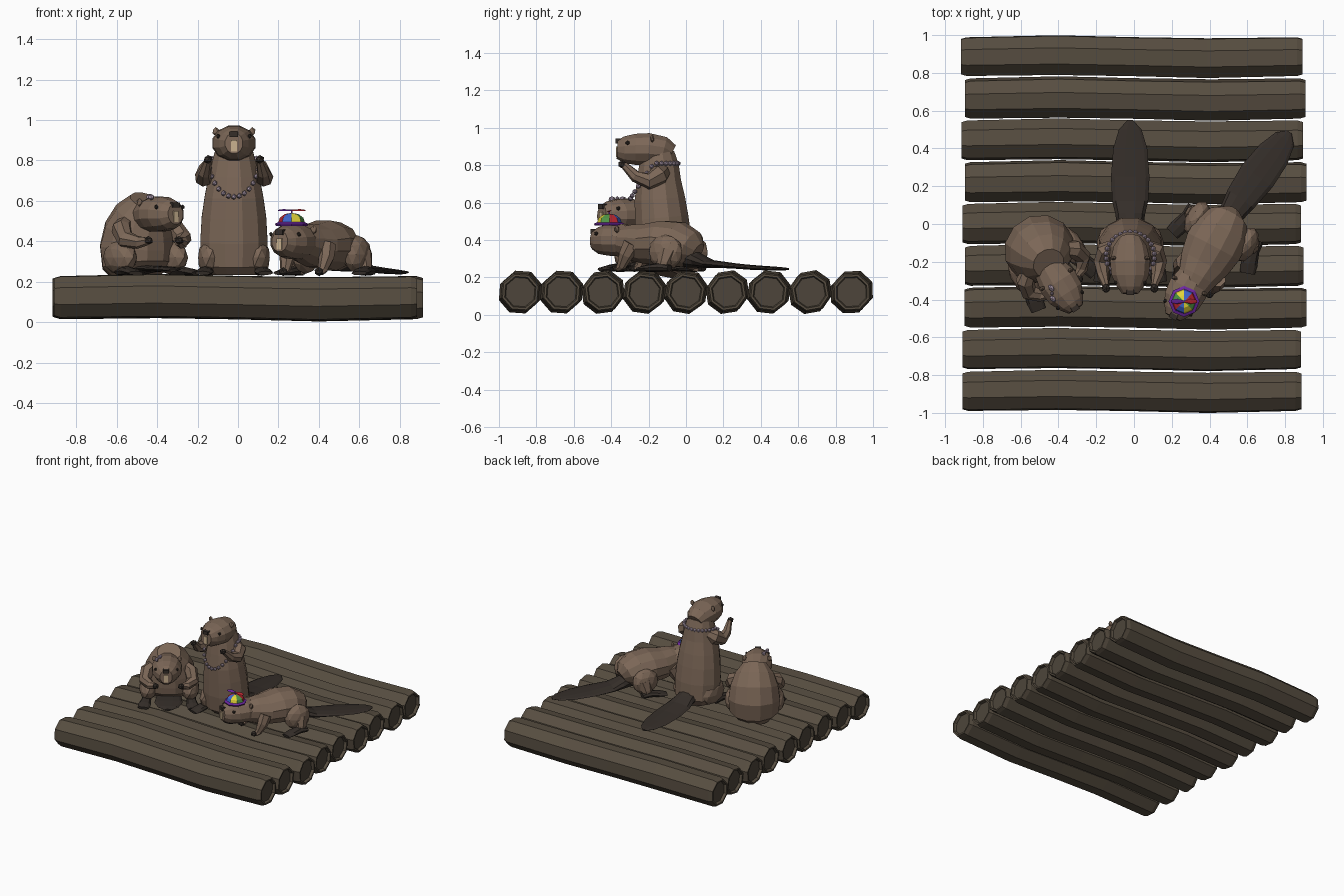
import bpy, bmesh, random
from math import sin, cos, pi, radians
from mathutils import Matrix, Vector

if "Cube" in bpy.data.objects:
    bpy.data.objects.remove(bpy.data.objects["Cube"])

random.seed(4)


def material(name, rgb):
    m = bpy.data.materials.new(name)
    m.diffuse_color = (*rgb, 1)
    m.use_nodes = True
    m.node_tree.nodes["Principled BSDF"].inputs["Base Color"].default_value = m.diffuse_color
    return m


FUR = material("fur", (0.20, 0.135, 0.095))
DARK = material("dark_skin", (0.035, 0.027, 0.022))
BARK = material("bark", (0.095, 0.075, 0.052))
CUT = material("log_end", (0.075, 0.06, 0.043))
TOOTH = material("tooth", (0.60, 0.45, 0.28))
LILAC = material("lilac", (0.42, 0.33, 0.42))
PURPLE = material("purple", (0.15, 0.02, 0.35))
PANELS = [material(n, c) for n, c in (("blue", (0.05, 0.13, 0.6)), ("yellow", (0.75, 0.65, 0.04)),
                                      ("green", (0.08, 0.3, 0.06)), ("red", (0.5, 0.02, 0.03)))]


def place(x, y, z=0, turn=0, tilt=0):
    return (Matrix.Translation((x, y, z)) @ Matrix.Rotation(radians(turn), 4, 'Z')
            @ Matrix.Rotation(radians(tilt), 4, 'X'))


def finish(name, bm, mats, M=Matrix()):
    bmesh.ops.recalc_face_normals(bm, faces=bm.faces)
    bm.transform(M)
    me = bpy.data.meshes.new(name)
    bm.to_mesh(me)
    bm.free()
    for m in mats:
        me.materials.append(m)
    ob = bpy.data.objects.new(name, me)
    bpy.context.collection.objects.link(ob)
    return ob


def loft(name, rings, mats, M=Matrix(), sides=10, side=(1, 0, 0), axis=None, phase=0.0):
    """Skin of elliptical rings (x, y, z, half width, half height) along a path."""
    bm = bmesh.new()
    pts = [Vector(r[:3]) for r in rings]
    loops = []
    for i, r in enumerate(rings):
        t = Vector(axis) if axis else pts[min(i + 1, len(pts) - 1)] - pts[max(i - 1, 0)]
        t.normalize()
        s = Vector(side)
        s = (s - t * s.dot(t)).normalized()
        n = t.cross(s)
        loops.append([bm.verts.new(pts[i] + s * r[3] * cos(a) + n * r[4] * sin(a))
                      for a in (2 * pi * k / sides + phase for k in range(sides))])
    for a, b in zip(loops, loops[1:]):
        for k in range(sides):
            j = (k + 1) % sides
            bm.faces.new((a[k], a[j], b[j], b[k]))
    for end in (loops[0], loops[-1]):
        bm.faces.new(end).material_index = len(mats) - 1
    return finish(name, bm, mats, M)


def blob(name, loc, size, mat, M=Matrix(), detail=1):
    bm = bmesh.new()
    bmesh.ops.create_icosphere(bm, subdivisions=detail, radius=1)
    bm.transform(Matrix.Translation(loc) @ Matrix.Diagonal((*size, 1)))
    return finish(name, bm, [mat], M)


def box(name, loc, size, mat, M=Matrix()):
    bm = bmesh.new()
    bmesh.ops.create_cube(bm, size=1)
    bm.transform(Matrix.Translation(loc) @ Matrix.Diagonal((*size, 1)))
    return finish(name, bm, [mat], M)


def spine(name, rings, M):
    return loft(name, [(0, *r) for r in rings], [FUR], M, sides=12, phase=pi / 12)


def head(who, M):
    spine(who + "_head", [(.12, -.03, .06, .06), (.08, -.01, .09, .08), (0, 0, .11, .09),
                          (-.07, 0, .103, .086), (-.13, -.002, .074, .074), (-.168, 0, .045, .052)], M)
    box(who + "_nose", (0, -.163, .045), (.042, .028, .026), DARK, M)
    box(who + "_teeth", (0, -.168, -.012), (.028, .014, .055), TOOTH, M)
    for s in (-1, 1):
        blob(who + "_eye", (s * .078, -.112, .035), (.01, .012, .012), DARK, M)
        blob(who + "_ear", (s * .09, .02, .058), (.018, .012, .022), FUR, M)


def limb(name, path, s, M, tip=DARK):
    """Mirrored fur limb ending in a dark paw."""
    loft(name, [(s * x, y, z, w, h) for x, y, z, w, h in path], [FUR], M, sides=7, side=(1, .2 * s, .1))
    x, y, z = path[-1][:3]
    blob(name + "_paw", (s * x, y - .01, z + .005), (.024, .026, .022), tip, M)


def foot(name, x, y, s, M, splay=.02):
    loft(name, [(s * x, y + .09, .25, .03, .018), (s * x, y + .03, .255, .035, .025),
                (s * (x + splay / 2), y - .04, .25, .045, .018), (s * (x + splay), y - .09, .243, .04, .01)],
         [DARK], M, sides=8)


# Raft of gently bent octagonal logs with recessed ends
for i in range(9):
    y, half = (i - 4) * .2215, .9 + random.uniform(-.006, .006)
    shift = random.uniform(-.014, .014)
    b = .008
    rows = [(-half + .02, 0, .082), (-half, 0, .088), (-half, 0, .1), (-half + .03, 0, .109), (-.4, b, .112),
            (0, 0, .11), (.4, -b, .112), (half - .03, 0, .109), (half, 0, .1), (half, 0, .088), (half - .02, 0, .082)]
    loft("raft_log", [(x + shift, y + d, .122 + d, r, r) for x, d, r in rows], [BARK, CUT],
         sides=8, side=(0, 1, 0), axis=(1, 0, 0), phase=random.uniform(.1, .65))

# Standing beaver
M = place(-.02, 0)
spine("standing_body", [(-.11, .235, .12, .11), (-.11, .28, .165, .15), (-.12, .40, .172, .155),
                        (-.13, .52, .165, .148), (-.14, .62, .15, .14), (-.145, .72, .13, .122),
                        (-.145, .80, .11, .11), (-.15, .87, .09, .09)], M)
head("standing", place(-.02, -.2, .885))
for s in (-1, 1):
    limb("standing_arm", [(.09, -.12, .77, .035, .04), (.13, -.14, .75, .05, .055), (.15, -.2, .715, .045, .045),
                          (.145, -.27, .74, .032, .032), (.128, -.33, .80, .018, .02)], s, M)
    blob("standing_thigh", (s * .12, -.13, .32), (.06, .12, .09), FUR, M, 2)
    foot("standing_foot", .135, -.22, s, M)
loft("standing_tail", [(0, -.02, .31, .07, .06), (0, .05, .29, .078, .04), (0, .12, .275, .095, .022),
                       (0, .25, .262, .102, .014), (0, .4, .252, .09, .012), (0, .5, .247, .06, .01),
                       (0, .55, .245, .015, .006)], [DARK], M)

# Bead necklace drooping at the front
for k in range(30):
    a = 2 * pi * k / 30
    drop = max(0, -cos(a)) ** 1.1
    blob("necklace_bead", (.128 * sin(a), -.17 + .128 * cos(a), .81 - .19 * drop), (.014,) * 3, LILAC, M)

# Sitting beaver, with its tail tucked forward between the feet
M = place(-.49, -.15, 0, 33)
spine("sitting_body", [(0, .235, .13, .13), (.015, .28, .18, .17), (.02, .37, .19, .18), (0, .46, .175, .168),
                       (-.035, .54, .14, .135), (-.07, .60, .085, .085)], M)
H = place(-.40, -.31, .535, 33)
head("sitting", H)
for s in (-1, 1):
    limb("sitting_arm", [(.11, -.05, .49, .04, .04), (.155, -.08, .46, .05, .055), (.17, -.14, .41, .045, .045),
                         (.13, -.19, .395, .032, .032), (.09, -.215, .40, .02, .02)], s, M)
    blob("sitting_thigh", (s * .15, -.06, .32), (.065, .12, .085), FUR, M, 2)
    foot("sitting_foot", .16, -.16, s, M)
    # Hair bow loops
    blob("bow_loop", (-.06 + s * .012, -.03 + s * .026, .084), (.014, .022, .016), LILAC, H)
blob("bow_knot", (-.06, -.03, .088), (.01, .01, .012), LILAC, H)
loft("sitting_tail", [(0, .02, .26, .06, .03), (0, -.1, .265, .09, .018), (0, -.2, .265, .1, .014),
                      (0, -.27, .262, .075, .011), (0, -.31, .258, .025, .007)], [DARK], M)

# Beaver on all fours
M = place(.42, -.12, 0, -28)
spine("walking_body", [(.205, .33, .05, .06), (.17, .35, .11, .10), (.09, .375, .155, .125), (0, .385, .16, .122),
                       (-.1, .38, .14, .11), (-.18, .388, .11, .1), (-.25, .395, .09, .08)], M)
head("walking", place(.285, -.345, .40, -28))
for s in (-1, 1):
    blob("walking_thigh", (s * .145, .09, .335), (.06, .1, .095), FUR, M, 2)
    loft("walking_hind_leg", [(s * .16, .11, .34, .05, .06), (s * .185, .1, .28, .035, .04),
                              (s * .19, .09, .24, .03, .035)], [FUR], M, sides=7)
    foot("walking_hind_foot", .195, .05, s, M, .03)
    limb("walking_front_leg", [(.1, -.14, .38, .045, .05), (.11, -.17, .32, .04, .04),
                               (.105, -.2, .26, .025, .025), (.1, -.22, .245, .022, .015)], s, M)
loft("walking_tail", [(0, .14, .31, .065, .06), (.003, .21, .29, .07, .04), (.01, .29, .272, .085, .022),
                      (.03, .44, .262, .1, .014), (.052, .58, .252, .09, .012), (.066, .68, .247, .06, .01),
                      (.07, .725, .245, .015, .006)], [DARK], M)

# Propeller cap: brim, striped dome, button and blades
C = place(.265, -.41, .483)
loft("cap_brim", [(0, 0, -.006, .078, .078), (0, 0, .004, .082, .082), (0, 0, .012, .066, .066)], [PURPLE], C, 8)
bm = bmesh.new()
rings = [[bm.verts.new((r * cos(pi * k / 4), r * sin(pi * k / 4), z)) for k in range(8)]
         for r, z in ((.068, .004), (.058, .034), (.034, .052))]
top = bm.verts.new((0, 0, .058))
for k in range(8):
    j = (k + 1) % 8
    faces = [bm.faces.new((a[k], a[j], b[j], b[k])) for a, b in zip(rings, rings[1:])]
    faces.append(bm.faces.new((rings[-1][k], rings[-1][j], top)))
    for f in faces:
        f.material_index = (k + 3) % 4
finish("cap_dome", bm, PANELS, C)
box("propeller_pin", (0, 0, .064), (.008, .008, .02), PURPLE, C)
for s in (-1, 1):
    loft("propeller_blade", [(0, 0, .07, .005, .003), (s * .04, 0, .072, .015, .003), (s * .068, 0, .07, .008, .002)],
         [PURPLE if s < 0 else PANELS[3]], C, sides=6, side=(0, 1, .3))
